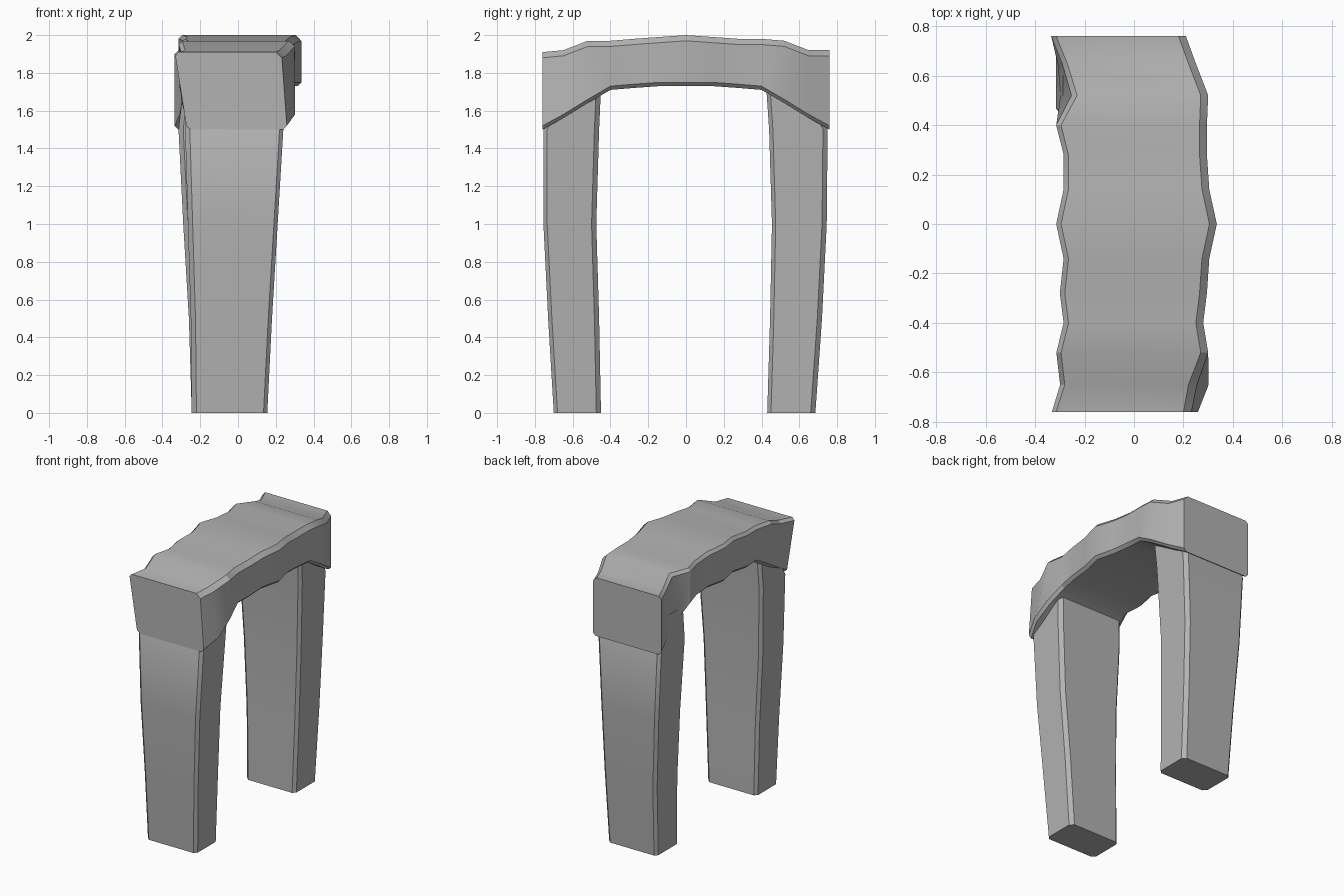
import bpy
import bmesh
from mathutils import Vector

cube = bpy.data.objects.get("Cube")
if cube:
    bpy.data.objects.remove(cube, do_unlink=True)

stone = bpy.data.materials.new("grey stone")
stone.use_nodes = True
colour = (0.45, 0.45, 0.45, 1)
stone.diffuse_color = colour
stone.node_tree.nodes["Principled BSDF"].inputs["Base Color"].default_value = colour


def chamfered(corners, cuts):
    """Turn four corners into an eight point ring, trimming each corner."""
    ring = []
    for i, corner in enumerate(corners):
        before, after = corners[i - 1], corners[(i + 1) % len(corners)]
        ring.append(corner + (before - corner).normalized() * cuts[i])
        ring.append(corner + (after - corner).normalized() * cuts[i])
    return ring


def loft(name, rings):
    """Skin a row of matching rings and close both ends."""
    bm = bmesh.new()
    rows = [[bm.verts.new(p) for p in ring] for ring in rings]
    for low, high in zip(rows, rows[1:]):
        for i in range(len(low)):
            j = (i + 1) % len(low)
            bm.faces.new((low[i], low[j], high[j], high[i]))
    bm.faces.new(rows[0])
    bm.faces.new(rows[-1])
    bmesh.ops.recalc_face_normals(bm, faces=bm.faces)
    mesh = bpy.data.meshes.new(name)
    bm.to_mesh(mesh)
    bm.free()
    mesh.materials.append(stone)
    obj = bpy.data.objects.new(name, mesh)
    bpy.context.collection.objects.link(obj)
    bpy.ops.object.select_all(action="DESELECT")
    obj.select_set(True)
    bpy.context.view_layer.objects.active = obj
    bpy.ops.object.shade_smooth_by_angle(angle=0.5)
    return obj


def make_lintel(stations):
    rings = []
    for y, top_left, top_right, low_left, low_right, bottom, top in stations:
        corners = [Vector((low_left, y, bottom)), Vector((low_right, y, bottom)),
                   Vector((top_right, y, top)), Vector((top_left, y, top))]
        rings.append(chamfered(corners, (.02, .02, .03, .02)))
    return loft("lintel", rings)


def make_leg(name, levels):
    rings = []
    for z, left, right, front, back in levels:
        corners = [Vector((left, front, z)), Vector((right, front, z)),
                   Vector((right, back, z)), Vector((left, back, z))]
        rings.append(chamfered(corners, (.025, .02, .025, .02)))
    return loft(name, rings)


# Arched, rough-edged lintel: y, top x pair, bottom x pair, bottom z, top z
make_lintel([
    (-.76, -.335, .23, -.27, .26, 1.5, 1.91),
    (-.65, -.3, .25, -.28, .305, 1.56, 1.92),
    (-.52, -.315, .3, -.3, .3, 1.64, 1.97),
    (-.4, -.285, .28, -.28, .28, 1.71, 1.97),
    (-.28, -.3, .295, -.3, .295, 1.72, 1.98),
    (-.14, -.285, .305, -.28, .3, 1.73, 1.99),
    (0, -.315, .335, -.31, .335, 1.73, 2),
    (.14, -.285, .305, -.28, .3, 1.73, 1.99),
    (.28, -.285, .295, -.28, .295, 1.72, 1.98),
    (.4, -.315, .295, -.31, .295, 1.71, 1.98),
    (.52, -.25, .3, -.3, .3, 1.64, 1.97),
    (.65, -.29, .25, -.31, .25, 1.56, 1.92),
    (.76, -.335, .21, -.335, .21, 1.5, 1.92),
])

# Tapered legs: z, x pair, y pair
make_leg("front_leg", [
    (0, -.245, .155, -.7, -.45),
    (.5, -.25, .18, -.73, -.46),
    (1, -.265, .21, -.755, -.475),
    (1.5, -.28, .24, -.755, -.46),
    (1.72, -.27, .25, -.65, -.45),
])
make_leg("back_leg", [
    (0, -.245, .15, .43, .685),
    (.5, -.26, .16, .445, .72),
    (1, -.29, .17, .455, .745),
    (1.5, -.315, .19, .44, .75),
    (1.72, -.29, .2, .425, .65),
])
